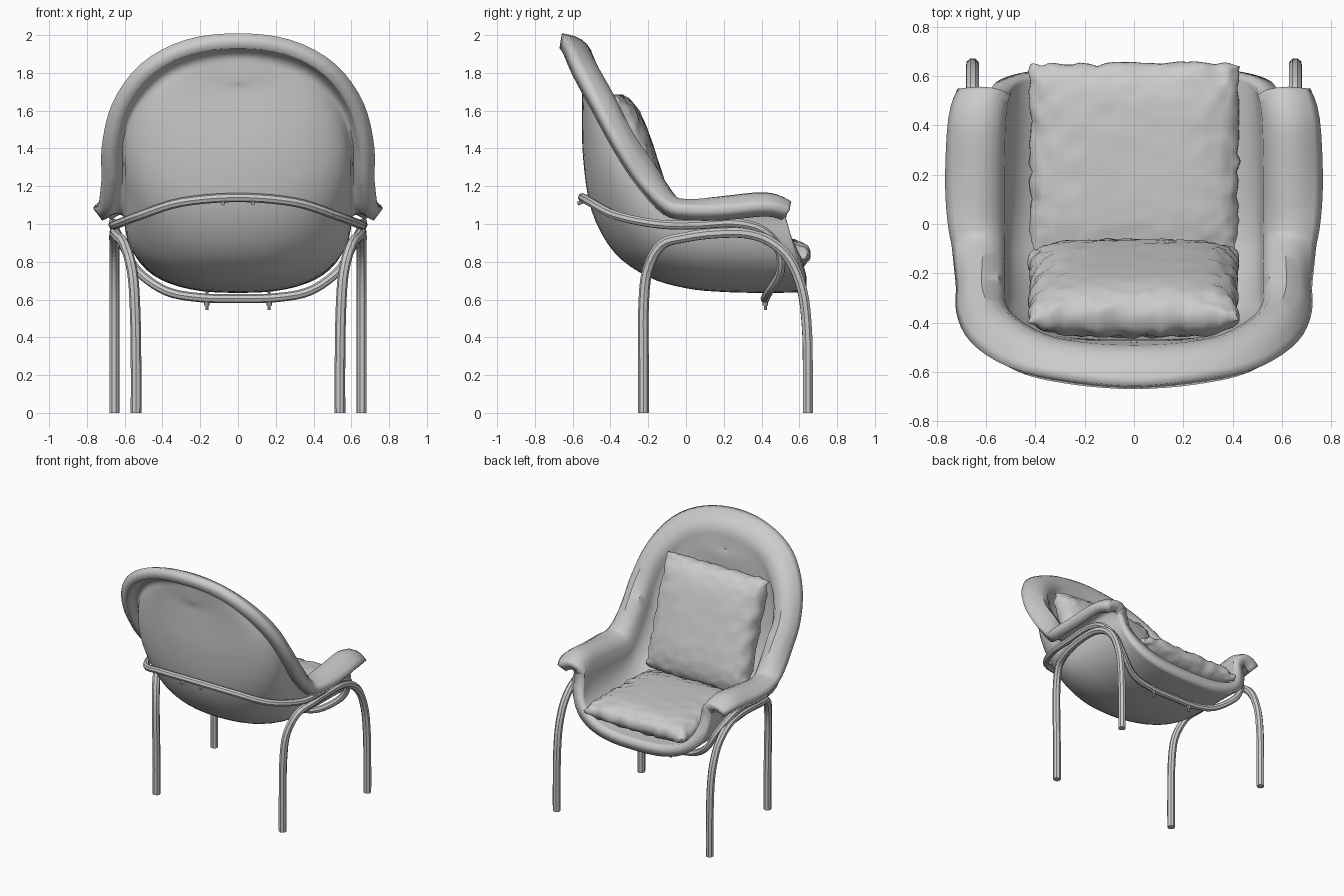
import bpy, bmesh, math
from mathutils import Vector, Matrix, noise

if "Cube" in bpy.data.objects:
    bpy.data.objects.remove(bpy.data.objects["Cube"])


def spline(pts, n, start=None, end=None):
    """Catmull-Rom through points of any dimension, with optional ghost ends."""
    p = [start or pts[0]] + list(pts) + [end or pts[-1]]
    out = []
    for i in range(1, len(p) - 2):
        for k in range(n):
            t = k / n
            out.append([0.5 * (2 * b + (c - a) * t + (2 * a - 5 * b + 4 * c - d) * t * t
                               + (3 * b - a - 3 * c + d) * t ** 3)
                        for a, b, c, d in zip(*p[i - 1:i + 3])])
    return out + [list(pts[-1])]


def link(name, data):
    ob = bpy.data.objects.new(name, data)
    bpy.context.collection.objects.link(ob)
    return ob


def smooth(ob, angle=40):
    bpy.ops.object.select_all(action='DESELECT')
    ob.select_set(True)
    bpy.context.view_layer.objects.active = ob
    bpy.ops.object.shade_smooth_by_angle(angle=math.radians(angle))


def tube(name, pts, r, cyclic=False):
    cu = bpy.data.curves.new(name, 'CURVE')
    cu.dimensions = '3D'
    cu.bevel_depth, cu.bevel_resolution, cu.use_fill_caps = r, 2, True
    sp = cu.splines.new('POLY')
    sp.points.add(len(pts) - 1)
    for q, c in zip(sp.points, pts):
        q.co = (*c, 1)
    sp.use_cyclic_u = cyclic
    sp.use_smooth = False
    return link(name, cu)


# Bucket shell: each rib runs centre line -> rim crest -> outer lip edge
# (centre y, z,  crest x, y, z,  lip x, y, z)
ribs = [
    (.64, .64, .58, .53, 1.03, .67, .51, 1.02),
    (.45, .635, .595, .42, 1.07, .70, .42, 1.04),
    (.20, .64, .60, .20, 1.05, .715, .20, 1.02),
    (.00, .66, .60, .00, 1.03, .715, .02, 1.02),
    (-.20, .72, .60, -.11, 1.07, .68, -.12, 1.05),
    (-.38, .85, .60, -.24, 1.26, .65, -.26, 1.20),
    (-.50, 1.07, .595, -.35, 1.42, .65, -.38, 1.38),
    (-.545, 1.35, .53, -.44, 1.60, .60, -.50, 1.60),
    (-.55, 1.60, .38, -.525, 1.76, .47, -.60, 1.785),
    (-.55, 1.71, .20, -.56, 1.84, .26, -.65, 1.90),
    (-.56, 1.75, .00, -.57, 1.87, .00, -.67, 1.93),
]
g = list(ribs[-2])
g[2], g[5] = -g[2], -g[5]
rows = spline(ribs, 4, end=g)
NS, NL = 14, 6
bm = bmesh.new()
grid = []
for i, (cy, cz, kx, ky, kz, ox, oy, oz) in enumerate(rows):
    e = 2.7 - 0.7 * min(1, i / 24)
    row = []
    for j in range(NS + 1):
        a = j / NS * math.pi / 2
        x, f = math.sin(a) ** (2 / e), 1 - max(0, math.cos(a)) ** (2 / e)
        row.append(Vector((kx * x, cy + (ky - cy) * f, cz + (kz - cz) * f)))
    crest, lip = row[-1], Vector((ox, oy, oz))
    ctrl = crest + Vector((0, ky - cy, kz - cz)).normalized() * 0.05 + Vector((ox - kx, 0, 0)) * 0.25
    for j in range(1, NL + 1):
        t = j / NL
        row.append(crest * (1 - t) ** 2 + ctrl * 2 * t * (1 - t) + lip * t * t)
    grid.append([bm.verts.new(v) for v in row])
for r0, r1 in zip(grid, grid[1:]):
    for j in range(NS + NL):
        bm.faces.new((r0[j], r1[j], r1[j + 1], r0[j + 1]))
# mirrored half
geo = bmesh.ops.duplicate(bm, geom=bm.verts[:] + bm.faces[:])['geom']
bmesh.ops.scale(bm, vec=(-1, 1, 1), verts=[v for v in geo if isinstance(v, bmesh.types.BMVert)])
bmesh.ops.reverse_faces(bm, faces=[f for f in geo if isinstance(f, bmesh.types.BMFace)])
bmesh.ops.remove_doubles(bm, verts=bm.verts, dist=0.0015)
me = bpy.data.meshes.new("seat_shell")
bm.to_mesh(me)
bm.free()
shell = link("seat_shell", me)
m = shell.modifiers.new("padding", 'SOLIDIFY')
m.thickness, m.offset = 0.08, 1
smooth(shell)


# Cushions: two bulged sheets sharing a puckered seam
def cushion(name, w, l, t, mat, seed, n=36):
    bm = bmesh.new()
    for s in (1, -1):
        vs = []
        for i in range(n + 1):
            for j in range(n + 1):
                u, v = math.sin((i / n - .5) * math.pi), math.sin((j / n - .5) * math.pi)
                h = (max(0, 1 - u ** 4) * max(0, 1 - v ** 4)) ** 0.45
                edge = max(abs(u), abs(v)) ** 4
                p = Vector((u * w / 2 * (1 - .03 * (1 - v ** 4) - .03 * abs(u * v) ** 6),
                            v * l / 2 * (1 - .02 * (1 - u ** 4) - .04 * abs(u * v) ** 6), s * h * t / 2))
                wob = noise.noise_vector(Vector((u * 9, v * 9, seed)))
                p += Vector((wob.x * .016 * edge, wob.y * .016 * edge,
                             wob.z * (.006 + .016 * edge)))
                vs.append(bm.verts.new(p))
        for i in range(n):
            for j in range(n):
                k = i * (n + 1) + j
                q = [vs[k], vs[k + n + 1], vs[k + n + 2], vs[k + 1]]
                bm.faces.new(q if s > 0 else q[::-1])
    bmesh.ops.remove_doubles(bm, verts=bm.verts, dist=0.0005)
    bm.transform(mat)
    me = bpy.data.meshes.new(name)
    bm.to_mesh(me)
    bm.free()
    smooth(link(name, me), 50)


cushion("seat_cushion", .87, .82, .20,
        Matrix.Translation((0, .25, .83)) @ Matrix.Rotation(math.radians(1), 4, 'X'), 3.1)
cushion("back_cushion", .87, .86, .25,
        Matrix.Translation((0, -.26, 1.275)) @ Matrix.Rotation(math.radians(108), 4, 'X'), 8.7)

# Bent tube legs: one arch per side
leg = [(.54, -.225, 0), (.54, -.225, .28), (.545, -.225, .55), (.56, -.205, .75),
       (.60, -.13, .89), (.635, 0, .93), (.65, .15, .95), (.655, .32, .95),
       (.655, .45, .905), (.655, .55, .81), (.655, .615, .65), (.655, .64, .45),
       (.655, .645, .22), (.655, .645, 0)]
for side, s in (("left", -1), ("right", 1)):
    tube(side + "_leg_arch", spline([(s * x, y, z) for x, y, z in leg], 4), .028)

# Support ring wrapping the back, sides and underside
half = [(0, -.548, 1.14), (.3, -.505, 1.115), (.52, -.37, 1.045), (.64, -.15, 1.0),
        (.66, .05, .995), (.66, .25, 1.005), (.65, .40, .97), (.60, .49, .87),
        (.53, .50, .75), (.38, .44, .645), (.2, .42, .61), (0, .42, .605)]
flip = lambda p: (-p[0], p[1], p[2])
right = spline(half, 5, start=flip(half[1]), end=flip(half[-2]))
tube("support_ring", right + [flip(p) for p in right[-2:0:-1]], .024, True)

# Fixing screws on the ring
for side, s in (("left", -1), ("right", 1)):
    x = s * .165
    tube(side + "_seat_screw", [(x, .42, .65), (x, .42, .545)], .008)
    tube(side + "_seat_washer", [(x, .42, .59), (x, .42, .568)], .014)
    tube(side + "_back_screw", [(s * .08, -.50, 1.135), (s * .08, -.575, 1.108)], .01)
